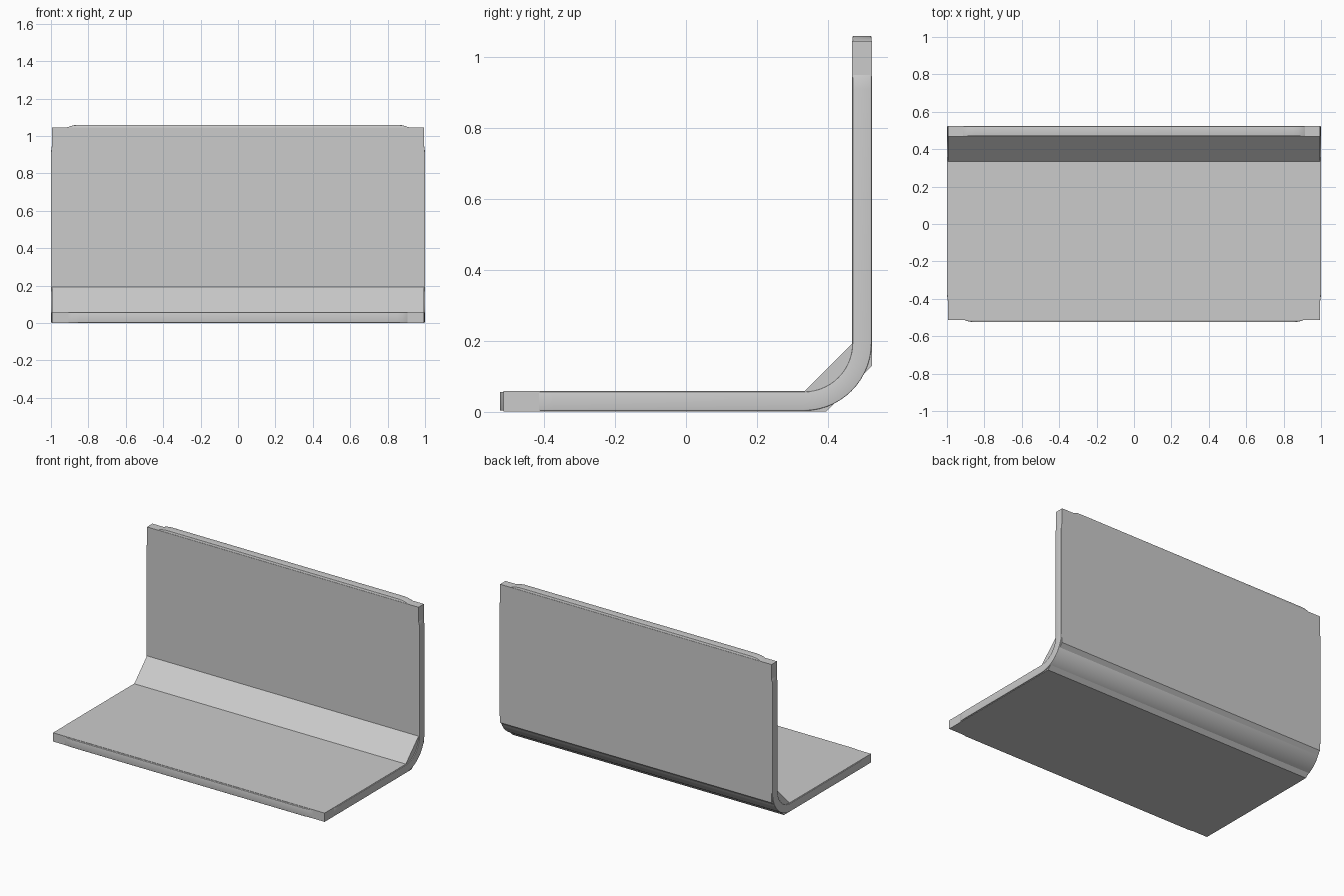
import bpy, bmesh, math

if "Cube" in bpy.data.objects:
    bpy.data.objects.remove(bpy.data.objects["Cube"])


def make_object(name, bm):
    bmesh.ops.recalc_face_normals(bm, faces=bm.faces[:])
    mesh = bpy.data.meshes.new(name)
    bm.to_mesh(mesh)
    bm.free()
    obj = bpy.data.objects.new(name, mesh)
    bpy.context.collection.objects.link(obj)
    return obj


# Faceted L-shaped shell with chamfered bend (y, z profile extruded along x)
profile = [(-0.514, 0), (0.395, 0), (0.525, 0.13), (0.525, 1.045),
           (0.468, 1.045), (0.468, 0.192), (0.335, 0.058), (-0.514, 0.058)]
half = 0.994
bm = bmesh.new()
left = [bm.verts.new((-half, y, z)) for y, z in profile]
right = [bm.verts.new((half, y, z)) for y, z in profile]
n = len(profile)
for i in range(n):
    j = (i + 1) % n
    bm.faces.new((left[i], left[j], right[j], right[i]))
# End caps split into floor, bend and wall
for side in (left, right):
    for ids in ((0, 1, 6, 7), (1, 2, 5, 6), (2, 3, 4, 5)):
        bm.faces.new([side[k] for k in ids])
make_object("faceted_shell", bm)

# Smooth bent panel: centre line rows with rounded outer corners
y_end, z_mid, y_wall, z_end = -0.525, 0.0295, 0.4965, 1.06
bend_r, corner_r, steps, bend_steps = 0.164, 0.15, 8, 14
corner = []
for i in range(steps + 1):
    a = math.pi / 2 * i / steps
    corner.append((corner_r * (1 - math.cos(a)), 1 - corner_r + corner_r * math.sin(a)))

rows = [(w, y_end + s, z_mid) for s, w in corner]
for i in range(bend_steps + 1):
    a = math.pi / 2 * i / bend_steps
    rows.append((1, y_wall - bend_r + bend_r * math.sin(a),
                 z_mid + bend_r - bend_r * math.cos(a)))
rows += [(w, y_wall, z_end - s) for s, w in reversed(corner)]

bm = bmesh.new()
pairs = [(bm.verts.new((-w, y, z)), bm.verts.new((w, y, z))) for w, y, z in rows]
for a, b in zip(pairs, pairs[1:]):
    bm.faces.new((a[0], a[1], b[1], b[0]))
panel = make_object("bent_panel", bm)

# Thickness and rounded rim
solid = panel.modifiers.new("thickness", 'SOLIDIFY')
solid.thickness = 0.053
solid.offset = 0
bevel = panel.modifiers.new("rim", 'BEVEL')
bevel.width = 0.012
bevel.segments = 3
bevel.limit_method = 'ANGLE'
bevel.angle_limit = math.radians(40)

bpy.ops.object.select_all(action='DESELECT')
panel.select_set(True)
bpy.context.view_layer.objects.active = panel
bpy.ops.object.shade_smooth_by_angle(angle=math.radians(40))
